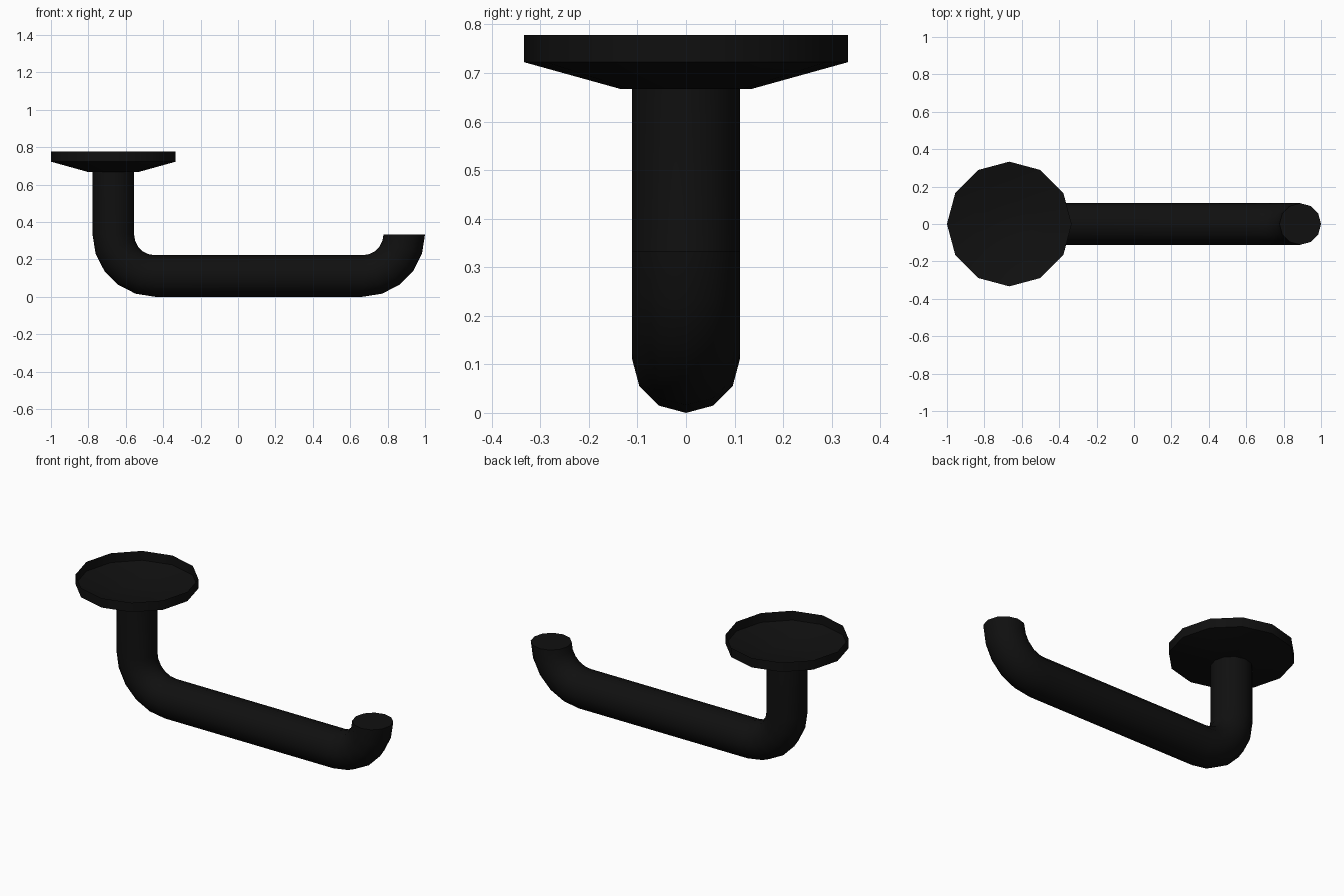
import bpy, bmesh, math
from mathutils import Vector

if "Cube" in bpy.data.objects:
    bpy.data.objects.remove(bpy.data.objects["Cube"], do_unlink=True)

SIDES = 12
UNIT = 1 / 9            # tube radius; every size is a multiple of it
POST_X = -6 * UNIT

black = bpy.data.materials.new("black metal")
black.use_nodes = True
colour = (0.005, 0.005, 0.005, 1)
black.diffuse_color = colour
black.node_tree.nodes["Principled BSDF"].inputs["Base Color"].default_value = colour


def loft(name, stations, cap_start, cap_end):
    """Skin round sections; each station is (x, z, heading angle, radius)."""
    bm = bmesh.new()
    rings = []
    for x, z, heading, radius in stations:
        across = Vector((-math.sin(heading), 0, math.cos(heading)))
        ring = []
        for i in range(SIDES):
            a = 2 * math.pi * i / SIDES
            offset = across * math.cos(a) + Vector((0, math.sin(a), 0))
            ring.append(bm.verts.new(Vector((x, 0, z)) + offset * radius))
        rings.append(ring)
    for lower, upper in zip(rings, rings[1:]):
        for i in range(SIDES):
            j = (i + 1) % SIDES
            bm.faces.new((lower[i], lower[j], upper[j], upper[i]))
    if cap_start:
        bm.faces.new(rings[0])
    if cap_end:
        bm.faces.new(rings[-1])
    bmesh.ops.recalc_face_normals(bm, faces=bm.faces)
    mesh = bpy.data.meshes.new(name)
    bm.to_mesh(mesh)
    bm.free()
    mesh.materials.append(black)
    obj = bpy.data.objects.new(name, mesh)
    bpy.context.collection.objects.link(obj)
    bpy.ops.object.select_all(action="DESELECT")
    obj.select_set(True)
    bpy.context.view_layer.objects.active = obj
    bpy.ops.object.shade_smooth_by_angle(angle=math.radians(40))
    return obj


def bend(centre_x, start):
    """Quarter turn in five steps, heading from the start angle."""
    for i in range(6):
        h = start + math.pi / 2 * i / 5
        yield (centre_x + 2 * UNIT * math.sin(h),
               3 * UNIT - 2 * UNIT * math.cos(h), h, UNIT)


# Bent tube: post down, along the bar, then the upturned tip
path = [(POST_X, 6 * UNIT, -math.pi / 2, UNIT)]
path += bend(-4 * UNIT, -math.pi / 2)
path += bend(6 * UNIT, 0)
loft("holder_arm", path, False, True)

# Shallow wall flange, hollow on its mounting side
up = math.pi / 2
flange = [(POST_X, 6 * UNIT, up, 1.2 * UNIT),
          (POST_X, 6.5 * UNIT, up, 3 * UNIT),
          (POST_X, 7 * UNIT, up, 3 * UNIT)]
loft("mounting_flange", flange, True, False)
